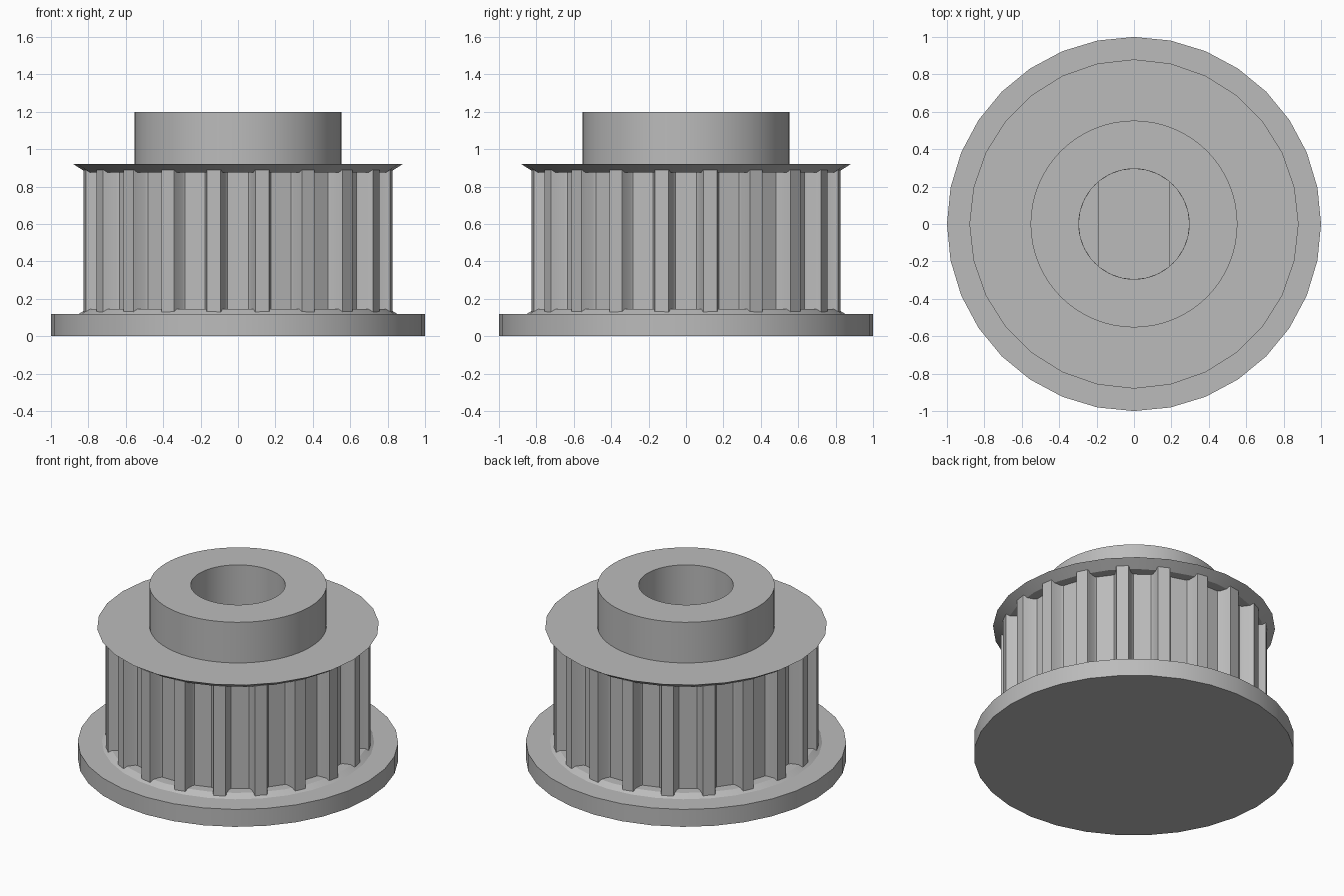
import bpy, bmesh, math
from math import sin, cos, pi, radians

if "Cube" in bpy.data.objects:
    bpy.data.objects.remove(bpy.data.objects["Cube"])

steel = bpy.data.materials.new("plain grey metal")
steel.use_nodes = True
GREY = (0.5, 0.5, 0.5, 1)
steel.diffuse_color = GREY
steel.node_tree.nodes["Principled BSDF"].inputs["Base Color"].default_value = GREY

TEETH = 20
BORE = 0.295


def finish(bm, name, angle=30):
    bmesh.ops.remove_doubles(bm, verts=bm.verts, dist=1e-5)
    bmesh.ops.recalc_face_normals(bm, faces=bm.faces)
    mesh = bpy.data.meshes.new(name)
    bm.to_mesh(mesh)
    bm.free()
    mesh.materials.append(steel)
    obj = bpy.data.objects.new(name, mesh)
    bpy.context.collection.objects.link(obj)
    bpy.ops.object.select_all(action="DESELECT")
    obj.select_set(True)
    bpy.context.view_layer.objects.active = obj
    bpy.ops.object.shade_smooth_by_angle(angle=radians(angle))
    return obj


def lathe(name, profile, sides, closed=False):
    """Spin (radius, height) points around the z axis."""
    bm = bmesh.new()
    verts = [bm.verts.new((0, -r, z)) for r, z in profile]
    pairs = list(zip(verts, verts[1:]))
    if closed:
        pairs.append((verts[-1], verts[0]))
    edges = [bm.edges.new(p) for p in pairs]
    bmesh.ops.spin(bm, geom=verts + edges, cent=(0, 0, 0), axis=(0, 0, 1),
                   angle=2 * pi, steps=sides, use_merge=True)
    return finish(bm, name)


def polar(r, degrees):
    a = radians(degrees)
    return (r * cos(a), r * sin(a))


def prism(name, loops, bottom, top):
    """Extrude a flat outline, with optional holes, upward."""
    bm = bmesh.new()
    edges = []
    for loop in loops:
        vs = [bm.verts.new((x, y, bottom)) for x, y in loop]
        edges += [bm.edges.new((vs[i - 1], vs[i])) for i in range(len(vs))]
    bmesh.ops.triangle_fill(bm, edges=edges, use_beauty=True, normal=(0, 0, 1))
    out = bmesh.ops.extrude_face_region(bm, geom=bm.faces[:], use_keep_orig=True)
    moved = [g for g in out["geom"] if isinstance(g, bmesh.types.BMVert)]
    bmesh.ops.translate(bm, verts=moved, vec=(0, 0, top - bottom))
    return finish(bm, name)


# Wide base flange with a small chamfered collar, closed underneath
lathe("base_flange", [(0, 0), (1, 0), (1, 0.12), (0.85, 0.12),
                      (0.81, 0.145), (0, 0.145)], 32)

# Toothed core: narrow lands, sloping walls and rounded groove corners
half_groove = [(0.745, 4.3), (0.757, 5.1), (0.82, 6.1), (0.83, 6.4)]
outline = []
for i in range(TEETH):
    mid = i * 360 / TEETH
    outline += [polar(r, mid - a) for r, a in reversed(half_groove)]
    outline += [polar(r, mid + a) for r, a in half_groove]

# Shaft hole with two flats
arc = [50 + 80 * i / 8 for i in range(9)]
shaft_hole = [polar(BORE, a) for a in arc] + [polar(BORE, a + 180) for a in arc]
prism("toothed_core", [outline, shaft_hole], 0.13, 0.888)

# Flared upper flange
lathe("upper_flange", [(BORE, 0.875), (0.81, 0.875), (0.88, 0.92),
                       (BORE, 0.92)], 28, closed=True)

# Hub with round bore
lathe("hub", [(BORE, 0.888), (0.553, 0.888), (0.553, 1.2), (BORE, 1.2)],
      64, closed=True)
